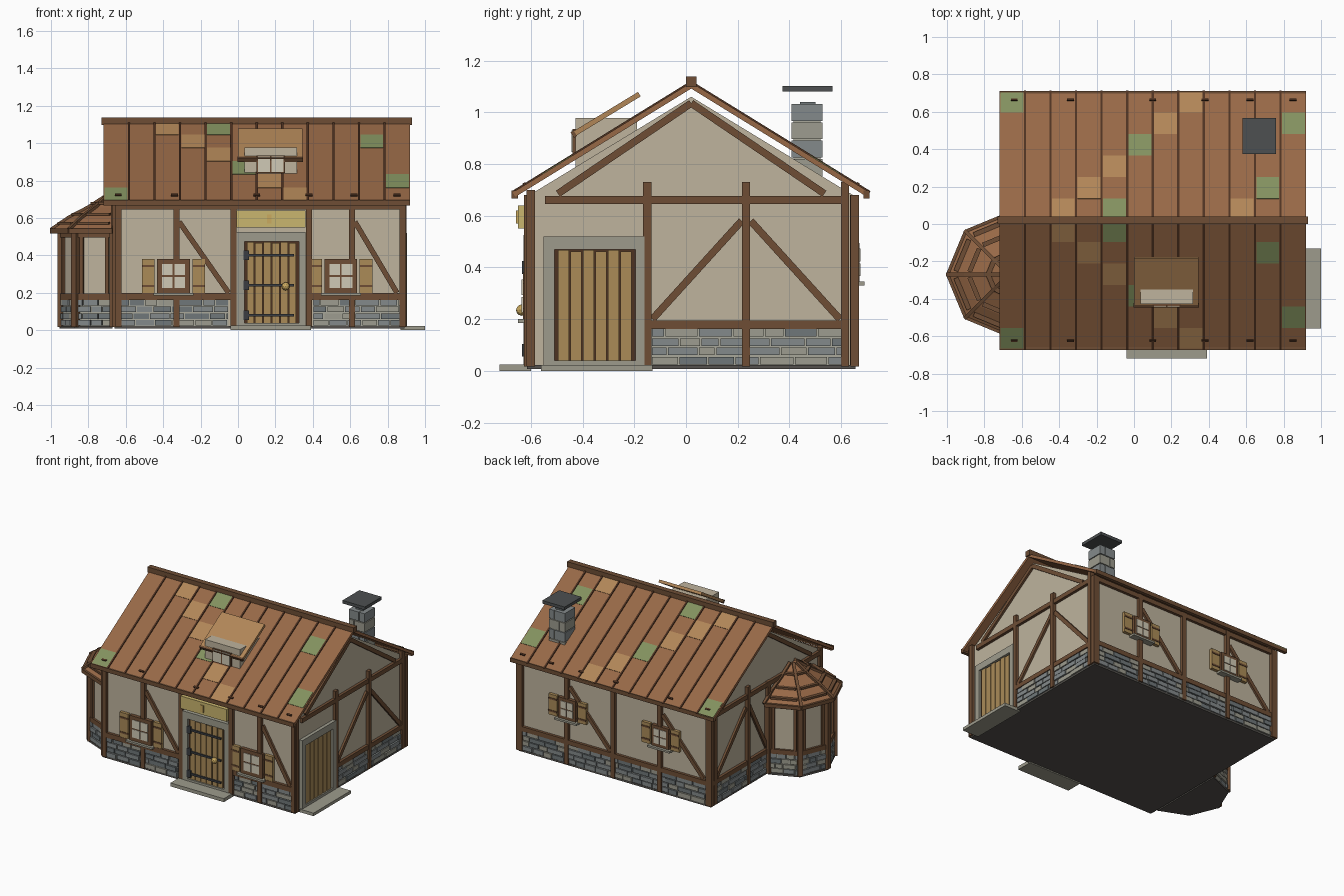
import bpy, bmesh, math, random
from mathutils import Vector, Matrix

if "Cube" in bpy.data.objects:
    bpy.data.objects.remove(bpy.data.objects["Cube"])

random.seed(4)
parts = {}
COL = dict(plaster='BDB29C', timber='6E4F38', roof='966848', light='B08558', moss='82905F',
           mortar='A8A79A', stone='83898A', stone_b='9C9B8E', stone_c='6F7779', door='A98A58',
           iron='3D4044', brass='C9A860', sign='C8B46E', slab='9C9A8B', floor='55524E',
           glass='CFC8B4', cap='4E5152', seam='4F3526')


def mat(key):
    m = bpy.data.materials.get(key)
    if not m:
        m = bpy.data.materials.new(key)
        h = COL[key]
        m.diffuse_color = [(int(h[i:i + 2], 16) / 255) ** 2.2 for i in (0, 2, 4)] + [1]
        m.use_nodes = True
        m.node_tree.nodes["Principled BSDF"].inputs["Base Color"].default_value = m.diffuse_color
    return m


def part(name, key):
    return parts.setdefault(name, (bmesh.new(), key))[0]


def frame(o, u, up=(0, 0, 1)):
    """Wall space: x along the wall, z up it, -y outwards."""
    u, up = Vector(u).normalized(), Vector(up).normalized()
    m = Matrix((u, -u.cross(up), up)).transposed().to_4x4()
    m.translation = Vector(o)
    return m


def put(name, key, F, u0, u1, z0, z1, n0, n1, rot=0):
    c = Vector(((u0 + u1) / 2, -(n0 + n1) / 2, (z0 + z1) / 2))
    s = Matrix.Diagonal((abs(u1 - u0), abs(n1 - n0), abs(z1 - z0), 1))
    bmesh.ops.create_cube(part(name, key), size=1,
                          matrix=F @ Matrix.Translation(c) @ Matrix.Rotation(rot, 4, 'Y') @ s)


def brace(name, F, a, b, w=.028, n0=-.01, n1=.015):
    d = Vector(b) - Vector(a)
    cx, cz = (a[0] + b[0]) / 2, (a[1] + b[1]) / 2
    put(name, 'timber', F, cx - d.length / 2, cx + d.length / 2, cz - w / 2, cz + w / 2,
        n0, n1, -math.atan2(d.y, d.x))


def stones(name, F, u0, u1, z0=.022, z1=.165, rows=4, n=.014, size=.11):
    put(name + '_mortar', 'mortar', F, u0, u1, z0, z1, -.02, .004)
    h = (z1 - z0) / rows
    for r in range(rows):
        u = u0
        while u < u1 - .015:
            e = min(u1, u + size * random.uniform(.6, 1.25) * (.55 if u == u0 and r % 2 else 1))
            key = random.choice(('stone', 'stone_b', 'stone_c', 'stone'))
            put(name + '_' + key, key, F, u + .003, e - .003, z0 + r * h + .003,
                z0 + (r + 1) * h - .003, -.01, n + random.uniform(-.003, .004))
            u = e


def post(name, F, u, z1=.68, w=.032, n1=.022):
    put(name, 'timber', F, u - w / 2, u + w / 2, .018, z1, -.012, n1)


def window(name, F, u, z, w, h):
    put(name + '_frame', 'timber', F, u - w / 2, u + w / 2, z - h / 2, z + h / 2, -.005, .026)
    for sx in (-1, 1):
        for sz in (-1, 1):
            cx, cz = u + sx * w * .19, z + sz * h * .19
            put(name + '_panes', 'glass', F, cx - w * .165, cx + w * .165,
                cz - h * .165, cz + h * .165, 0, .03)
        cx = u + sx * (w / 2 + .047)
        put(name + '_shutters', 'door', F, cx - .034, cx + .034, z - h / 2, z + h / 2, 0, .022)
        for k in (-.3, .3):
            put(name + '_shutter_bars', 'timber', F, cx - .034, cx + .034,
                z + h * k - .006, z + h * k + .006, .01, .026)
    put(name + '_sill', 'slab', F, u - w / 2 - .02, u + w / 2 + .02, z - h / 2 - .014, z - h / 2, 0, .045)


def door(name, F, u0, u1, top, n):
    put(name + '_recess', 'seam', F, u0 + .03, u1 - .03, .03, top - .04, -.01, .006)
    for a, b, c, d in ((u0, u0 + .042, .02, top), (u1 - .036, u1, .02, top),
                       (u0, u1, top - .05, top), (u0, u1, .02, .04)):
        put(name + '_surround', 'slab', F, a, b, c, d, -.01, .024)
    w = (u1 - u0 - .1) / n
    for i in range(n):
        a = u0 + .052 + i * w
        put(name + '_planks', 'door', F, a + .003, a + w - .003, .04, top - .052 - .006 * (i % 2), 0, .015)


# wall frames
FR = frame((0, -.605, 0), (1, 0, 0))
RT = frame((.88, 0, 0), (0, 1, 0))
BK = frame((0, .645, 0), (-1, 0, 0))
LF = frame((-.65, 0, 0), (0, -1, 0))
W = frame((0, 0, 0), (1, 0, 0))      # world, n = -y

# gabled plaster body
bm = part('plaster_body', 'plaster')
f = bm.faces.new([bm.verts.new((-.65, y, z)) for y, z in
                  ((-.605, .02), (.645, .02), (.645, .68), (.02, 1.06), (-.605, .68))])
ext = bmesh.ops.extrude_face_region(bm, geom=[f])['geom']
bmesh.ops.translate(bm, vec=(1.53, 0, 0), verts=[v for v in ext if isinstance(v, bmesh.types.BMVert)])
put('floor_slab', 'floor', W, -.66, .89, .008, .022, .615, -.655)

# front wall
for u in (-.64, -.33, -.025, .38, .61, .88):
    post('front_posts', FR, u)
for a, b in ((-.65, -.03), (.38, .89)):
    put('front_rails', 'timber', FR, a, b, .162, .198, -.01, .02)
    stones('front_base', FR, a + .02, b - .02)
put('front_rails', 'timber', FR, -.65, .89, .645, .68, -.01, .02)
brace('front_braces', FR, (-.315, .58), (-.05, .2))
brace('front_braces', FR, (.625, .58), (.85, .2))
window('front_window_left', FR, -.345, .29, .175, .18)
window('front_window_right', FR, .55, .29, .175, .18)
door('front_door', FR, -.008, .362, .525, 6)
for z in (.08, .24, .4):
    put('door_hinges', 'iron', FR, .035, .3, z - .007, z + .007, .01, .024)
    put('door_hinges', 'iron', FR, .03, .06, z - .025, z + .025, .01, .028)
bmesh.ops.create_icosphere(part('door_knob', 'brass'), subdivisions=2, radius=.022,
                           matrix=Matrix.Translation((.255, -.635, .235)))
put('sign_board', 'sign', FR, -.008, .362, .55, .64, 0, .045)
put('sign_plate', 'brass', FR, .155, .18, .57, .62, .04, .052)
put('front_step', 'slab', W, -.04, .39, 0, .025, .6, .72)

# right wall with side door
for u, t in ((-.6, .7), (-.15, .73), (.232, .73), (.615, .73), (.652, .68)):
    post('right_posts', RT, u, t)
put('right_rails', 'timber', RT, -.545, .63, .645, .677, -.01, .02)
put('right_rails', 'timber', RT, -.15, .63, .162, .195, -.01, .02)
stones('right_base', RT, -.135, .61)
brace('right_braces', RT, (-.13, .2), (.215, .58))
brace('right_braces', RT, (.25, .58), (.595, .2))
door('side_door', RT, -.55, -.16, .52, 6)
put('side_step', 'slab', W, .87, 1, 0, .022, .56, .13)

# left wall (bay covers its front half)
for u, t in ((-.652, .68), (-.615, .73), (-.232, .73), (.0, .68), (.6, .7)):
    post('left_posts', LF, u, t)
put('left_rails', 'timber', LF, -.64, .6, .645, .677, -.01, .02)
put('left_rails', 'timber', LF, -.64, 0, .162, .195, -.01, .02)
stones('left_base', LF, -.62, .0)
brace('left_braces', LF, (-.595, .2), (-.25, .58))
brace('left_braces', LF, (-.215, .58), (-.01, .2))

# gable rafters on both end walls
for F, s in ((RT, 1), (LF, -1)):
    for k in (-1, 1):
        brace('gable_rafters', F, (s * .02, 1.035), (s * .02 + k * .515, .685))

# back wall
for x in (.87, .5, .125, -.25, -.64):
    post('back_posts', BK, -x)
for z in (.162, .645):
    put('back_rails', 'timber', BK, -.89, .65, z, z + .034, -.01, .02)
stones('back_base', BK, -.87, .63)
for x in (.48, -.27):
    brace('back_braces', BK, (-x, .58), (-x + .33, .2))
    window('back_window_%d' % (x > 0), BK, -x - .01, .42, .14, .15)

# main roof: slabs, seams, patches, eave beams and nail brackets
rise, run = .425, .69
L = math.hypot(rise, run)
pw, row = 1.64 / 12, L / 6
common = [(0, 5, 'moss'), (11, 4, 'moss'), (10, 1, 'moss'), (2, 0, 'light'), (3, 1, 'light'),
          (4, 0, 'moss'), (4, 2, 'light'), (5, 3, 'moss'), (6, 4, 'light'), (7, 5, 'light')]
for side, s in (('front', 1), ('back', -1)):
    F = frame((.1, .02 - s * run, .69), (s, 0, 0), (0, s * run, rise))
    put(side + '_roof', 'roof', F, -.82, .82, 0, L, -.02, 0)
    for i in range(1, 12):
        u = -.82 + i * pw
        put(side + '_roof_seams', 'seam', F, u - .006, u + .006, 0, L, -.004, .006)
    for i, r, key in common + ([(9, 0, 'light')] if s < 0 else []):
        u = s * (-.82 + (i + .5) * pw)
        put(side + '_roof_' + key, key, F, u - pw / 2 + .007, u + pw / 2 - .007,
            L - (r + 1) * row, L - r * row, -.004, .003)
    for x in (-.64, -.34, .1, .38, .62, .85):
        put('roof_brackets', 'seam', F, s * (x - .1) - .018, s * (x - .1) + .018, .05, .062, 0, .009)
    y = -.02 + s * (run - .01)
    put('eave_beams', 'timber', W, -.72, .92, .667, .697, y - .01, y + .014)
put('ridge_beam', 'timber', W, -.73, .93, 1.098, 1.138, -.04, 0)

# dormer
put('dormer_body', 'plaster', W, .035, .315, .78, .978, .19, .428)
D = frame((.1725, -.435, .915), (1, 0, 0), (0, .255, .155))
put('dormer_roof', 'light', D, -.172, .172, 0, .298, -.01, .01)
put('dormer_roof_edge', 'timber', D, -.174, .174, -.006, .008, -.013, .012)
put('dormer_window_frame', 'timber', W, .1, .25, .84, .935, .42, .438)
for x in (.108, .179):
    put('dormer_panes', 'glass', W, x, x + .063, .846, .93, .43, .442)

# chimney: staggered courses under a floating cap
put('chimney_core', 'mortar', W, .615, .725, .72, 1.03, -.415, -.52)
for c in range(5):
    z, x = .68 + c * .071, .65 if c % 2 else .69
    key = 'stone_b' if c % 2 else 'stone'
    for a, b in ((.607, x - .003), (x + .003, .733)):
        put('chimney_' + key, key, W, a, b, z + .003, z + .068, -.407, -.527)
put('chimney_posts', 'stone_c', W, .64, .7, 1.02, 1.04, -.44, -.5)
put('chimney_cap', 'cap', W, .58, .76, 1.08, 1.102, -.373, -.567)

# half-octagon bay
C = Vector((-.67, -.27, 0))
ang = [math.radians(a) for a in (90, 135, 180, 225, 270)]


def ring(r, z):
    return [C + Vector((r * math.cos(a), r * math.sin(a), z)) for a in ang]


def loft(name, key, profile):
    b = part(name, key)
    rows = [[b.verts.new(p) for p in ring(r, z)] for r, z in profile]
    for lo, hi in zip(rows, rows[1:]):
        for i in range(4):
            b.faces.new((lo[i], lo[i + 1], hi[i + 1], hi[i]))
        b.faces.new((hi[0], hi[4], lo[4], lo[0]))
    b.faces.new(rows[0])
    b.faces.new(rows[-1])
    bmesh.ops.recalc_face_normals(b, faces=b.faces)


loft('bay_walls', 'plaster', [(.27, .02), (.27, .53)])
loft('bay_floor', 'floor', [(.285, .008), (.285, .022)])
prof = [(.33, .535), (.235, .6), (.13, .655), (.03, .72)]
loft('bay_roof', 'roof', [(.3, .52)] + prof)


def edge(name, key, a, b, w, h, inset=0):
    F = frame((a + b) / 2, b - a, (0, 0, 1) if abs((b - a).z) < 1e-4 else
              (b - a).cross(Vector((0, 0, 1))).cross(b - a))
    l = (b - a).length / 2 - inset
    put(name, key, F, -l, l, -h / 2, h / 2, -w / 2, w / 2)


base, eave = ring(.27, 0), ring(.325, .53)
for i in range(4):
    a, b = base[i], base[i + 1]
    l = (b - a).length / 2
    F = frame((a + b) / 2, b - a)
    stones('bay_base', F, -l, l, size=.08)
    for z in (.162, .495):
        put('bay_rails', 'timber', F, -l, l, z, z + .034, -.01, .016)
    for s in (-1, 1):
        put('bay_mullions', 'timber', F, s * (l - .03) - .01, s * (l - .03) + .01, .19, .5, 0, .012)
    edge('bay_eave', 'timber', eave[i], eave[i + 1], .02, .026)
    for r, z in ((.29, .572), (.215, .62), (.11, .678)):
        p = ring(r, z)
        edge('bay_roof_battens', 'timber', p[i], p[i + 1], .025, .014, r * .07)
for i in range(5):
    p = C + (base[i] - C) * 1.03
    F = frame(p, Vector((-math.sin(ang[i]), math.cos(ang[i]), 0)))
    put('bay_posts', 'timber', F, -.018, .018, .018, .525, -.018, .018)
    for (r0, z0), (r1, z1) in zip(prof, prof[1:]):
        edge('bay_hips', 'timber', ring(r0, z0 + .004)[i], ring(r1, z1 + .004)[i], .02, .018)

# turn every collected part into an object
for name, (bm, key) in parts.items():
    me = bpy.data.meshes.new(name)
    bmesh.ops.recalc_face_normals(bm, faces=bm.faces)
    bm.to_mesh(me)
    bm.free()
    me.materials.append(mat(key))
    bpy.context.collection.objects.link(bpy.data.objects.new(name, me))
